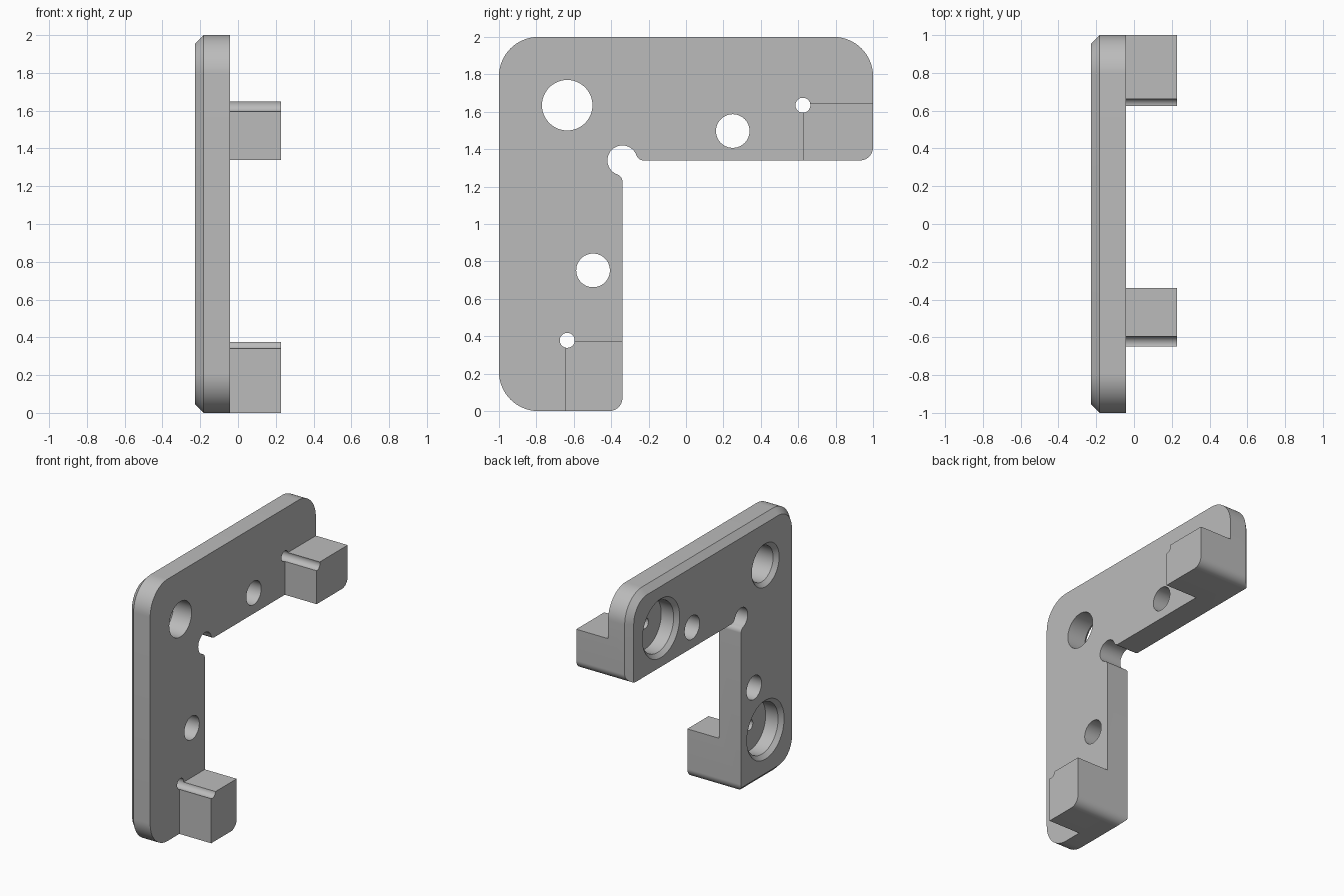
import bpy
import bmesh
from math import cos, sin, radians, degrees, atan2, sqrt

cube = bpy.data.objects.get("Cube")
if cube:
    bpy.data.objects.remove(cube, do_unlink=True)

grey = bpy.data.materials.new("plain grey")
grey.use_nodes = True
grey.diffuse_color = (0.5, 0.5, 0.5, 1)
grey.node_tree.nodes["Principled BSDF"].inputs["Base Color"].default_value = (0.5, 0.5, 0.5, 1)

BACK, FACE, TIP = -0.227, -0.042, 0.227   # depths along x
EDGE = 0.34                               # offset of the inner edges
CORNER, CHAMFER = 0.21, 0.045


def arc(y, z, r, start, end, n=16):
    """Points of an arc in the yz plane, angles in degrees."""
    angles = [radians(start + (end - start) * i / n) for i in range(n + 1)]
    return [(y + r * cos(a), z + r * sin(a)) for a in angles]


def loft(name, sections):
    """Closed solid through matching yz outlines, each at its own x."""
    bm = bmesh.new()
    rings = [[bm.verts.new((x, y, z)) for y, z in pts] for x, pts in sections]
    n = len(rings[0])
    for a, b in zip(rings, rings[1:]):
        for i in range(n):
            j = (i + 1) % n
            bm.faces.new((a[i], a[j], b[j], b[i]))
    bm.faces.new(rings[0])
    bm.faces.new(rings[-1])
    bmesh.ops.recalc_face_normals(bm, faces=bm.faces)
    mesh = bpy.data.meshes.new(name)
    bm.to_mesh(mesh)
    bm.free()
    mesh.materials.append(grey)
    obj = bpy.data.objects.new(name, mesh)
    bpy.context.collection.objects.link(obj)
    return obj


def combine(tool, operation):
    """Apply a boolean to the bracket and discard the tool."""
    mod = bracket.modifiers.new(tool.name, "BOOLEAN")
    mod.operation, mod.object, mod.solver = operation, tool, "EXACT"
    bpy.context.view_layer.objects.active = bracket
    bpy.ops.object.modifier_apply(modifier=mod.name)
    bpy.data.objects.remove(tool, do_unlink=True)


def rounded_square(inset):
    c, r = 1 - CORNER, CORNER - inset
    pts = []
    for y, z, a in ((c, c, 0), (-c, c, 90), (-c, -c, 180), (c, -c, 270)):
        pts += arc(y, z + 1, r, a, a + 90)
    return pts


def block(name, y0, y1, z0, z1):
    pts = [(y0, z0), (y1, z0), (y1, z1), (y0, z1)]
    combine(loft(name, [(FACE - 0.06, pts), (TIP, pts)]), "UNION")


def bore(name, y, z, profile):
    """Round cutter along x from (x, radius) pairs."""
    rings = [(x, arc(y, z, r, 0, 360, 48)[:-1]) for x, r in profile]
    combine(loft(name, rings), "DIFFERENCE")


# Plate with a chamfered rim on its back
bracket = loft("corner_bracket", [(BACK, rounded_square(CHAMFER)),
                                  (BACK + CHAMFER, rounded_square(0)),
                                  (FACE, rounded_square(0))])

# Locating blocks at the ends of both arms
block("upper_block", 0.625, 1, 1.2, 1.648)
block("lower_block", -0.648, -0.2, 0, 0.375)

# Inner cutout: rounded arm ends and a filleted corner relief
ry, rz, rr, f, e = -EDGE, 2 - 2 * EDGE + 0.02, 0.08, 0.04, 0.07
d = sqrt((rr + f) ** 2 - f ** 2)
t = degrees(atan2(f, d))
outline = [(ry - e, -0.1)]
outline += arc(ry - e, e, e, -90, 0)
outline += arc(ry - f, rz - d, f, 0, 90 - t)
outline += arc(ry, rz, rr, 270 - t, t, 32)[1:-1]
outline += arc(ry + d, rz + f, f, 180 + t, 270)
outline += arc(1 - e, rz + e, e, -90, 0)
outline += [(1.1, rz + e), (1.1, -0.1)]
combine(loft("inner_cutout", [(-0.4, outline), (0.4, outline)]), "DIFFERENCE")

# Large chamfered corner hole
bore("corner_hole", -0.635, 1.635,
     [(BACK - 0.01, 0.175), (BACK + 0.03, 0.135), (0.4, 0.135)])

# Plain screw holes
for y, z in ((0.25, 1.497), (-0.497, 0.752)):
    bore("screw_hole", y, z, [(-0.4, 0.09), (0.4, 0.09)])

# Magnet pockets in the back with pin holes that relieve the block corners
for y, z in ((0.625, 1.635), (-0.635, 0.378)):
    bore("pocket", y, z,
         [(BACK - 0.01, 0.235), (BACK + 0.03, 0.195), (BACK + 0.135, 0.195),
          (BACK + 0.135, 0.04), (0.4, 0.04)])

# Smooth the round walls, keep the edges crisp
bpy.ops.object.select_all(action="DESELECT")
bracket.select_set(True)
bpy.context.view_layer.objects.active = bracket
bpy.ops.object.shade_smooth_by_angle(angle=radians(25))
